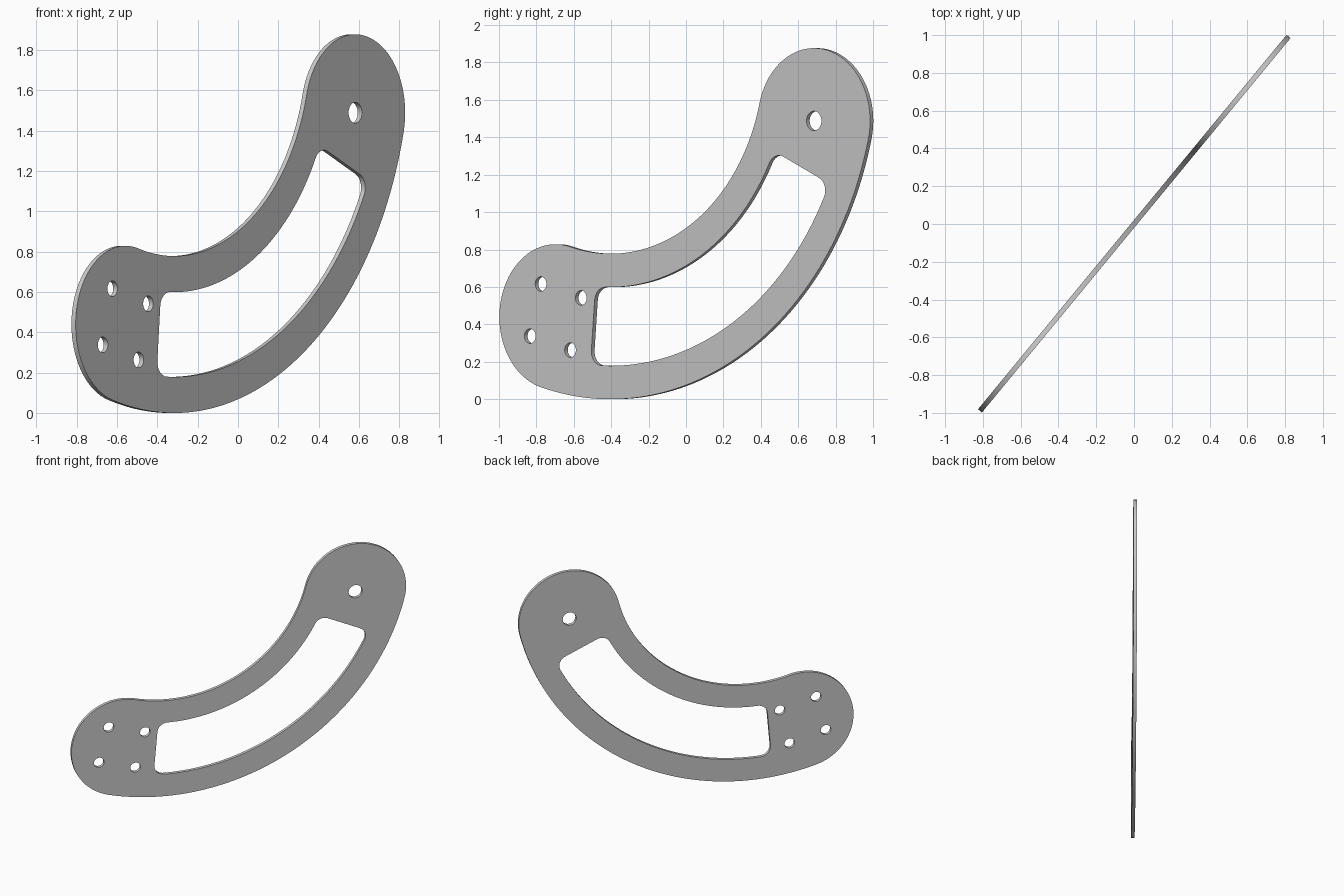
import bpy
from math import sin, cos, asin, radians, pi

if "Cube" in bpy.data.objects:
    bpy.data.objects.remove(bpy.data.objects["Cube"])

# Plate layout in its own plane: u along the plate, z up
C = (-0.512, 1.842)            # centre of the big bend
RHO, HALF = 1.4535, 0.389      # centre-line radius, half width
A0, A1 = radians(254.8), radians(345.9)
THICK, YAW = 0.027, radians(50.5)


def polar(r, a, c=C):
    return (c[0] + r * cos(a), c[1] + r * sin(a))


def arc(c, r, a, b, n):
    return [polar(r, a + (b - a) * i / n, c) for i in range(n + 1)]


def circle(c, r, n=32):
    return arc(c, r, 0, 2 * pi, n)[:-1]


def join(*arcs):
    """Chain arcs into one loop, dropping the shared end points."""
    return [p for a in arcs for p in a[:-1]]


end0, end1 = polar(RHO, A0), polar(RHO, A1)

# Outline: bent strip with round ends
outline = join(arc(C, RHO + HALF, A0, A1, 64),
               arc(end1, HALF, A1, A1 + pi, 40),
               arc(C, RHO - HALF, A1, A0, 64),
               arc(end0, HALF, A0 + pi, A0 + 2 * pi, 40))

# Curved window with rounded corners
F = 0.075
ro, ri = RHO + 0.21, RHO - 0.21
b0, b1 = A0 + radians(10.4), A1 - radians(10.4)
do, di = asin(F / (ro - F)), asin(F / (ri + F))
window = (arc(C, ro, b0 + do, b1 - do, 56)
          + arc(polar(ro - F, b1 - do), F, b1 - do, b1 + pi / 2, 8)[1:]
          + arc(polar(ri + F, b1 - di), F, b1 + pi / 2, b1 - di + pi, 8)
          + arc(C, ri, b1 - di, b0 + di, 56)[1:]
          + arc(polar(ri + F, b0 + di), F, b0 + di + pi, b0 + 1.5 * pi, 8)[1:]
          + arc(polar(ro - F, b0 + do), F, b0 + 1.5 * pi, b0 + do + 2 * pi, 8)[:-1])

# Pivot hole and four bolt holes
holes = [circle(end1, 0.052)]
for k in range(4):
    holes.append(circle(polar(0.204, radians(30 + 90 * k), end0), 0.039))

# Filled, extruded 2D curve stood upright and turned
curve = bpy.data.curves.new("curved_arm_plate", 'CURVE')
curve.dimensions = '2D'
curve.fill_mode = 'BOTH'
curve.extrude = THICK / 2
for loop in [outline, window] + holes:
    s = curve.splines.new('POLY')
    s.points.add(len(loop) - 1)
    for p, (u, z) in zip(s.points, loop):
        p.co = (u, z, 0, 1)
    s.use_cyclic_u = True

plate = bpy.data.objects.new("curved_arm_plate", curve)
bpy.context.collection.objects.link(plate)
plate.rotation_euler = (pi / 2, 0, YAW)
bpy.context.view_layer.objects.active = plate
plate.select_set(True)
bpy.ops.object.convert(target='MESH')
plate = bpy.context.object

# Weld the caps to the walls and keep the rims crisp
bpy.ops.object.mode_set(mode='EDIT')
bpy.ops.mesh.select_all(action='SELECT')
bpy.ops.mesh.remove_doubles(threshold=0.0005)
bpy.ops.mesh.normals_make_consistent(inside=False)
bpy.ops.object.mode_set(mode='OBJECT')
bpy.ops.object.shade_smooth_by_angle(angle=radians(30))
